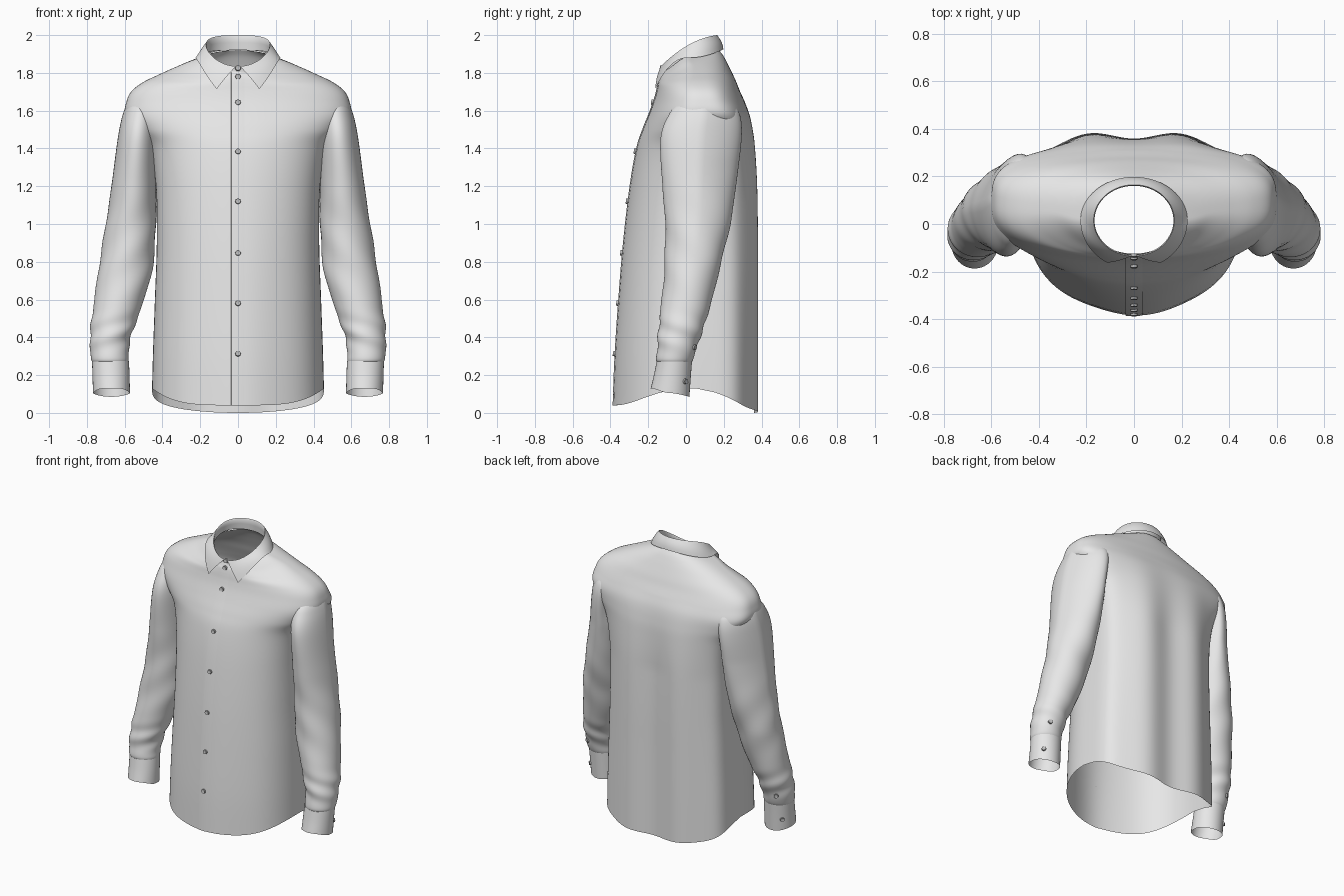
import bpy, bmesh, math
from mathutils import Vector

if "Cube" in bpy.data.objects:
    bpy.data.objects.remove(bpy.data.objects["Cube"])

def material(name, v):
    m = bpy.data.materials.new(name)
    m.diffuse_color = (v, v, v, 1)
    m.use_nodes = True
    m.node_tree.nodes["Principled BSDF"].inputs["Base Color"].default_value = m.diffuse_color
    return m

CLOTH = material("light grey cloth", 0.8)
BUTTON = material("grey button", 0.5)

def finish(name, bm, mat, angle=60):
    bmesh.ops.recalc_face_normals(bm, faces=bm.faces)
    me = bpy.data.meshes.new(name)
    bm.to_mesh(me)
    bm.free()
    me.materials.append(mat)
    ob = bpy.data.objects.new(name, me)
    bpy.context.collection.objects.link(ob)
    bpy.ops.object.select_all(action='DESELECT')
    ob.select_set(True)
    bpy.context.view_layer.objects.active = ob
    bpy.ops.object.shade_smooth_by_angle(angle=math.radians(angle))
    return ob

def grid(name, rows, mat, closed=False, cap=False, angle=60):
    """Skin a list of point rows."""
    bm = bmesh.new()
    vs = [[bm.verts.new(p) for p in r] for r in rows]
    n = len(rows[0])
    for a, b in zip(vs, vs[1:]):
        for i in range(n if closed else n - 1):
            j = (i + 1) % n
            bm.faces.new((a[i], a[j], b[j], b[i]))
    if cap:
        bm.faces.new(vs[-1])
    return finish(name, bm, mat, angle)

def spline(rows, v):
    """Smooth interpolation through the section rows, v in 0..1."""
    k = v * (len(rows) - 1)
    i = min(int(k), len(rows) - 2)
    t = k - i
    p = [rows[max(0, min(len(rows) - 1, i + d))] for d in (-1, 0, 1, 2)]
    return [0.5 * (2*b + (c - a)*t + (2*a - 5*b + 4*c - d)*t*t + (3*b - a - 3*c + d)*t**3)
            for a, b, c, d in zip(*p)]

def section(row, a):
    """Point on a section; a = 0 is front, a = 90 degrees is +x."""
    zf, zs, zb, hw, yf, yb, cy, ef, eb, cx = row
    s, c = math.sin(a), math.cos(a)
    if c > 0:
        y, z = cy + (yf - cy) * c**ef, zs + (zf - zs) * (1 - s**4)
    else:
        f = abs(c)**eb
        y, z = cy + (yb - cy) * f, zs + (zb - zs) * f**1.5
    return Vector((cx + hw * s, y, z))

# torso: z front, side, back, half width, y front, back, middle, front and back squareness
TORSO = [r + (0,) for r in [
    (.04, .13, .0, .455, -.385, .395, .05, .85, .42), (.3, .32, .3, .45, -.375, .395, .05, .85, .42),
    (.6, .6, .6, .44, -.355, .395, .05, .85, .42), (.9, .9, .9, .43, -.33, .395, .05, .85, .42),
    (1.2, 1.2, 1.2, .435, -.295, .39, .05, .85, .42), (1.4, 1.4, 1.4, .47, -.26, .375, .06, .85, .42),
    (1.5, 1.5, 1.5, .54, -.228, .36, .07, .8, .47), (1.58, 1.58, 1.58, .596, -.196, .34, .08, .8, .52),
    (1.65, 1.65, 1.65, .59, -.17, .31, .08, .8, .58), (1.70, 1.705, 1.705, .562, -.156, .285, .08, .8, .63),
    (1.735, 1.752, 1.755, .5, -.149, .265, .075, .8, .7), (1.755, 1.795, 1.805, .41, -.145, .242, .06, .9, .75),
    (1.775, 1.833, 1.85, .325, -.14, .22, .05, 1, .8),
    (1.79, 1.862, 1.89, .255, -.133, .198, .03, 1, .9), (1.81, 1.885, 1.92, .19, -.125, .175, .02, 1, 1)]]

def torso_point(v, a):
    p = section(spline(TORSO, v), a)
    c = math.cos(a)
    fade = max(0, min(1, (1.65 - p.z) / .5))
    if c < 0:   # vertical back folds
        p.y -= .018 * (1 + math.cos(p.x * 15.7)) * -c * fade
    else:       # soft front drape
        p.y += .006 * (1 - math.cos((p.x - .03) * 14)) * c * max(0, 1 - p.z / 1.4)
    return p

N = 112
grid("shirt_body", [[torso_point(v / 98, 2 * math.pi * i / N) for i in range(N)]
                    for v in range(99)], CLOTH, closed=True)

# button placket: one crisp edge, one flush edge
def placket_row(v):
    hw = spline(TORSO, v)[3]
    return [torso_point(v, math.asin(x / hw)) - Vector((0, d, 0))
            for x, d in ((-.036, 0), (-.035, .004), (0, .004), (.035, .001))]
grid("front_placket", [placket_row(v / 98) for v in range(99)], CLOTH, angle=30)

# sleeves: z, inner x, outer x, front y, back y
SLEEVE = [(.265, .582, .768, -.15, .028), (.285, .578, .778, -.158, .038),
          (.34, .578, .782, -.152, .055), (.43, .558, .783, -.146, .085),
          (.55, .515, .767, -.135, .125), (.75, .455, .74, -.115, .175),
          (1.0, .435, .70, -.11, .235), (1.2, .435, .67, -.125, .265),
          (1.45, .43, .637, -.135, .295), (1.58, .43, .610, -.09, .285),
          (1.65, .44, .578, -.03, .235), (1.70, .45, .53, .03, .17), (1.72, .46, .50, .06, .12)]
CUFF = [(.13, .105, .085, .098, -.187, .018, -.083, 1, 1, .67),
        (.2, .19, .185, .098, -.17, .025, -.073, 1, 1, .672),
        (.275, .275, .275, .098, -.155, .032, -.063, 1, 1, .675)]
SLEEVE = [(z, z, z, (xo - xi) / 2, yf, yb, (yf + yb) / 2, 1, 1, (xi + xo) / 2)
          for z, xi, xo, yf, yb in SLEEVE]

def sleeve_point(v, a):
    row = spline(SLEEVE, v)
    p = section(row, a)
    # the upper arm leans in towards the shoulder blade
    high = max(0, min(1, (p.z - .8) / .5))
    p.x += .055 * min(0, math.cos(a)) * high
    # wrinkles gathered above the cuff, faint ones along the arm
    low = math.exp(-((p.z - .42) / .09)**2)
    arm = math.exp(-((p.z - .85) / .25)**2)
    k = (.005 * low * math.sin(p.z * 50 + 2 * a) + .003 * arm * math.sin(p.z * 24 + 3 * a))
    # long fold below the back of the armhole
    k -= .012 * math.exp(-((p.z - 1.38) / .16)**2) * math.exp(-((a - 3.6) / .3)**2)
    out = Vector((math.sin(a), -math.cos(a), 0))
    return p + out * k

# buttons: short cylinder with a smaller recessed rim
def button(name, loc, normal, r=.015):
    bm = bmesh.new()
    bmesh.ops.create_cone(bm, cap_ends=True, segments=20, radius1=r, radius2=r * .9, depth=.012)
    top = [f for f in bm.faces if f.normal.z > .9]
    bmesh.ops.inset_region(bm, faces=top, thickness=r * .3, depth=-.002)
    rot = Vector(normal).to_track_quat('Z', 'Y').to_matrix()
    bmesh.ops.rotate(bm, verts=bm.verts, matrix=rot)
    bmesh.ops.translate(bm, verts=bm.verts, vec=Vector(loc) + Vector(normal).normalized() * .003)
    finish(name, bm, BUTTON, 30)

M = 56
for side, sx in (("right", 1), ("left", -1)):
    flip = lambda p: Vector((p.x * sx, p.y, p.z))
    ring = [2 * math.pi * i / M for i in range(M)]
    grid(side + "_sleeve", [[flip(sleeve_point(v / 110, a)) for a in ring] for v in range(111)],
         CLOTH, closed=True, cap=True)
    grid(side + "_cuff", [[flip(section(spline(CUFF, v / 12), a)) for a in ring]
                          for v in range(13)], CLOTH, closed=True)
    # cuff and sleeve vent buttons on the outer back
    a = math.radians(136)
    n = (sx * math.sin(a), -math.cos(a), 0)
    button(side + "_cuff_button", flip(section(spline(CUFF, .4), a)), n)
    a = math.radians(152)
    n = (sx * math.sin(a), -math.cos(a), 0)
    button(side + "_vent_button", flip(sleeve_point(.175, a)), n)

# front buttons sit on the placket
FRONT = [torso_point(v / 600, 0) for v in range(601)]
for i, z in enumerate((1.78, 1.645, 1.385, 1.12, .85, .58, .315)):
    p = min(FRONT, key=lambda q: abs(q.z - z))
    button("front_button_%d" % (i + 1), p - Vector((0, .004, 0)), (0, -1, .15))
button("collar_button", (0, -.13, 1.825), (0, -1, .2))

# folded collar: inner stand, ridge, then the leaf down to the pointed edge
def collar_section(t):
    A, B = t * math.pi * .985, t * math.pi * 150 / 180
    c, d = math.cos(A), math.cos(B)
    ridge = Vector((.165 * math.sin(A), .015 + .145 * c, 1.95 + .0825 * c - .0325 * c * c))
    base = Vector((.175 * math.sin(A), .018 + .148 * c, ridge.z - .065 - .015 * c))
    drop = .045 * d * d if d > 0 else -.165 * (-d / .866)**2.3
    edge = Vector((.22 * math.sin(B), .015 + (.178 if d > 0 else .2) * d, 1.88 + drop))
    out = Vector((math.sin(B), d, 0))
    pts = [base, ridge.lerp(base, .5), ridge.lerp(base, .1), ridge + out * .005]
    for k in (.12, .3, .5, .75, 1):
        pts.append(ridge.lerp(edge, k) + out * (.007 * math.sin(math.pi * k) + .005))
    return pts
grid("collar", [collar_section(i / 50) for i in range(-50, 51)], CLOTH, angle=70)
